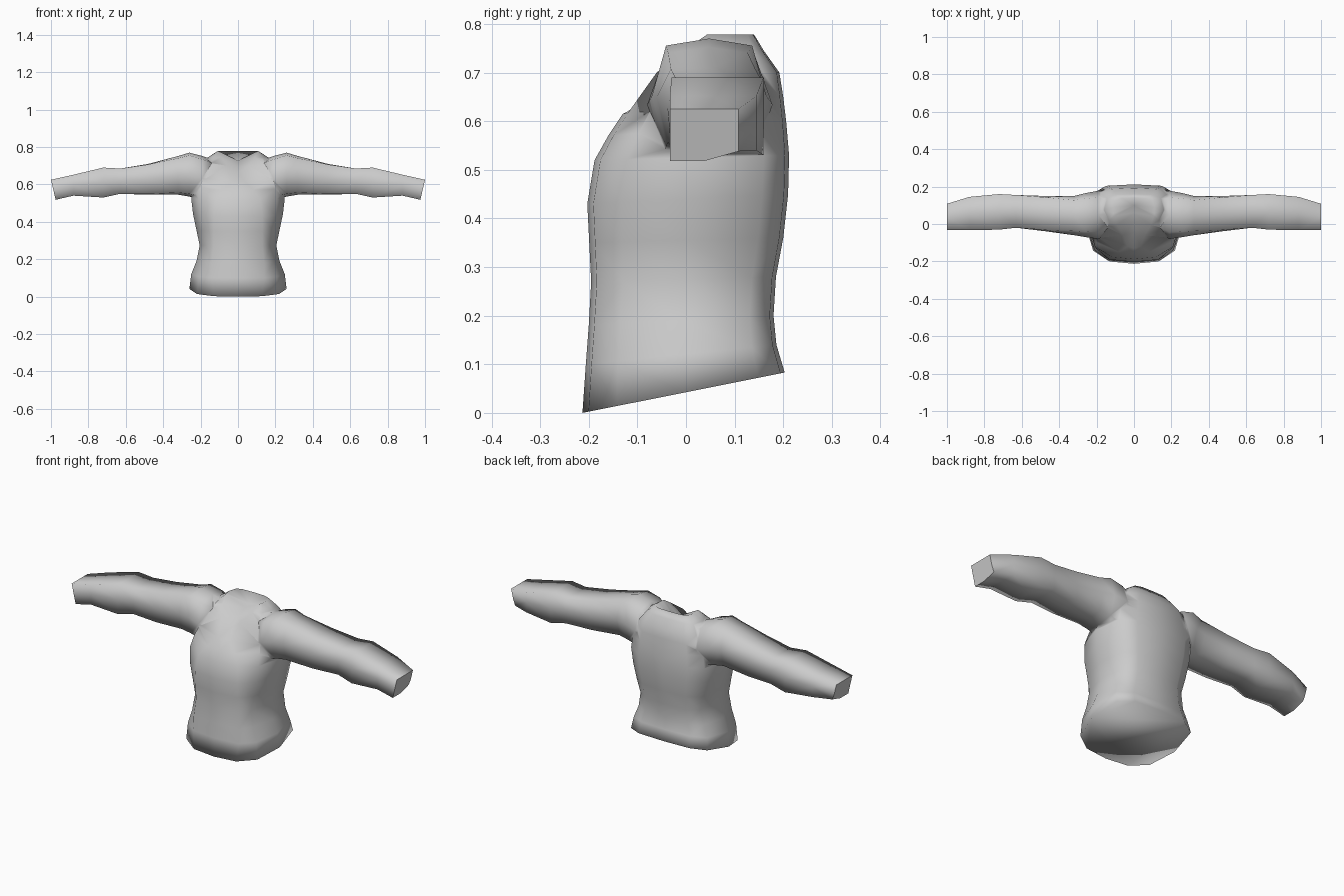
import bpy, bmesh

if "Cube" in bpy.data.objects:
    bpy.data.objects.remove(bpy.data.objects["Cube"])

grey = bpy.data.materials.new("plain grey cloth")
grey.diffuse_color = (0.6, 0.6, 0.6, 1)
grey.use_nodes = True
grey.node_tree.nodes["Principled BSDF"].inputs["Base Color"].default_value = grey.diffuse_color


def loft(name, rings, floor=None):
    """Skin closed rings, fan or cap the ends, return the object."""
    bm = bmesh.new()
    loops = [[bm.verts.new(p) for p in r] for r in rings]
    n = len(loops[0])
    for a, b in zip(loops, loops[1:]):
        for i in range(n):
            bm.faces.new((a[i], a[(i + 1) % n], b[(i + 1) % n], b[i]))
    bm.faces.new(loops[0])
    if floor:
        c = bm.verts.new(floor)
        for i in range(n):
            bm.faces.new((loops[-1][i], loops[-1][(i + 1) % n], c))
    else:
        bm.faces.new(loops[-1])
    bmesh.ops.triangulate(bm, faces=[f for f in bm.faces if len(f.verts) == 4])
    bmesh.ops.recalc_face_normals(bm, faces=bm.faces[:])
    me = bpy.data.meshes.new(name)
    bm.to_mesh(me)
    bm.free()
    me.materials.append(grey)
    ob = bpy.data.objects.new(name, me)
    bpy.context.collection.objects.link(ob)
    return ob


# Torso rings: front z, back z, half width, front y, back y, x of first front point
TORSO = [
    (0.00, 0.083, 0.26, -0.213, 0.203, 0.13),
    (0.10, 0.14, 0.25, -0.206, 0.186, 0.14),
    (0.18, 0.20, 0.222, -0.20, 0.18, 0.14),
    (0.27, 0.28, 0.205, -0.195, 0.185, 0.13),
    (0.35, 0.36, 0.222, -0.199, 0.20, 0.13),
    (0.43, 0.45, 0.24, -0.203, 0.21, 0.13),
    (0.52, 0.53, 0.25, -0.188, 0.212, 0.12),
    (0.57, 0.60, 0.24, -0.16, 0.206, 0.08),
    (0.615, 0.65, 0.225, -0.13, 0.20, 0.035),
    (0.70, 0.70, 0.195, -0.068, 0.192, 0.058),
    (0.745, 0.745, 0.16, -0.01, 0.16, 0.09),
    (0.778, 0.778, 0.11, 0.04, 0.14, 0.105),
]
# Centre front of the last three rings sinks to form the V neck
VNECK = {9: (0, -0.045, 0.66), 10: (0, 0.01, 0.695), 11: (0, 0.06, 0.725)}

rings = []
for k, (zf, zb, w, yf, yb, px) in enumerate(TORSO):
    d = yb - yf
    half = [(px, yf + 0.03 * d), (max(0.84 * w, px + 0.003), yf + 0.17 * d),
            (w, yf + 0.5 * d), (0.9 * w, yb - 0.13 * d), (0.6 * w, yb - 0.02 * d)]
    xy = [(0, yf)] + half + [(0, yb)] + [(-x, y) for x, y in reversed(half)]
    ring = [(x, y, zf + (zb - zf) * (y - yf) / d) for x, y in xy]
    if k in VNECK:
        ring[0] = VNECK[k]
    rings.append(ring)
body = loft("sweater", rings, floor=(0, 0.10, 0.73))

# Sleeve rings: x, front y, back y, bottom z, top z
SLEEVE = [
    (0.14, -0.06, 0.17, 0.53, 0.735),
    (0.19, -0.08, 0.178, 0.515, 0.752),
    (0.26, -0.07, 0.165, 0.535, 0.77),
    (0.32, -0.06, 0.15, 0.545, 0.752),
    (0.48, -0.038, 0.15, 0.545, 0.71),
    (0.63, -0.02, 0.155, 0.55, 0.685),
    (0.72, -0.03, 0.16, 0.53, 0.69),
    (0.88, -0.033, 0.145, 0.54, 0.652),
    (1.00, -0.033, 0.108, 0.518, 0.625),
]


def sleeve_ring(s, x, y0, y1, z0, z1):
    cuff = x == 1
    xb = 0.975 if cuff else x
    round_ = max(0.0, (0.55 - x)) * 0.10     # rounder towards the shoulder
    zm, ym = (z0 + z1) / 2, (y0 + y1) / 2
    pts = [(xb, y0 + round_, z0 + round_ / 2), (xb, ym, z0),
           (xb, y1 - round_, z0 + (0.02 if cuff else round_ / 2)),
           ((x + xb) / 2, y1, zm), (x, y1 - round_, z1 - round_ / 2),
           (x, ym, z1), (x, y0 + round_, z1 - round_ / 2), ((x + xb) / 2, y0, zm)]
    return [(s * a, b, c) for a, b, c in pts]


# Join both sleeves to the torso as one skin
bpy.context.view_layer.objects.active = body
for s, side in ((1, "left"), (-1, "right")):
    arm = loft(side + "_sleeve", [sleeve_ring(s, *r) for r in SLEEVE])
    m = body.modifiers.new("join_" + side, 'BOOLEAN')
    m.operation, m.solver, m.object = 'UNION', 'EXACT', arm
    bpy.ops.object.modifier_apply(modifier=m.name)
    bpy.data.objects.remove(arm)

# Smooth cloth with flat cuff ends
for p in body.data.polygons:
    p.use_smooth = not (abs(p.center.x) > 0.97 and abs(p.normal.x) > 0.8)
bm = bmesh.new()
bm.from_mesh(body.data)
for e in bm.edges:
    if any(not f.smooth for f in e.link_faces):
        e.smooth = False
bm.to_mesh(body.data)
bm.free()
